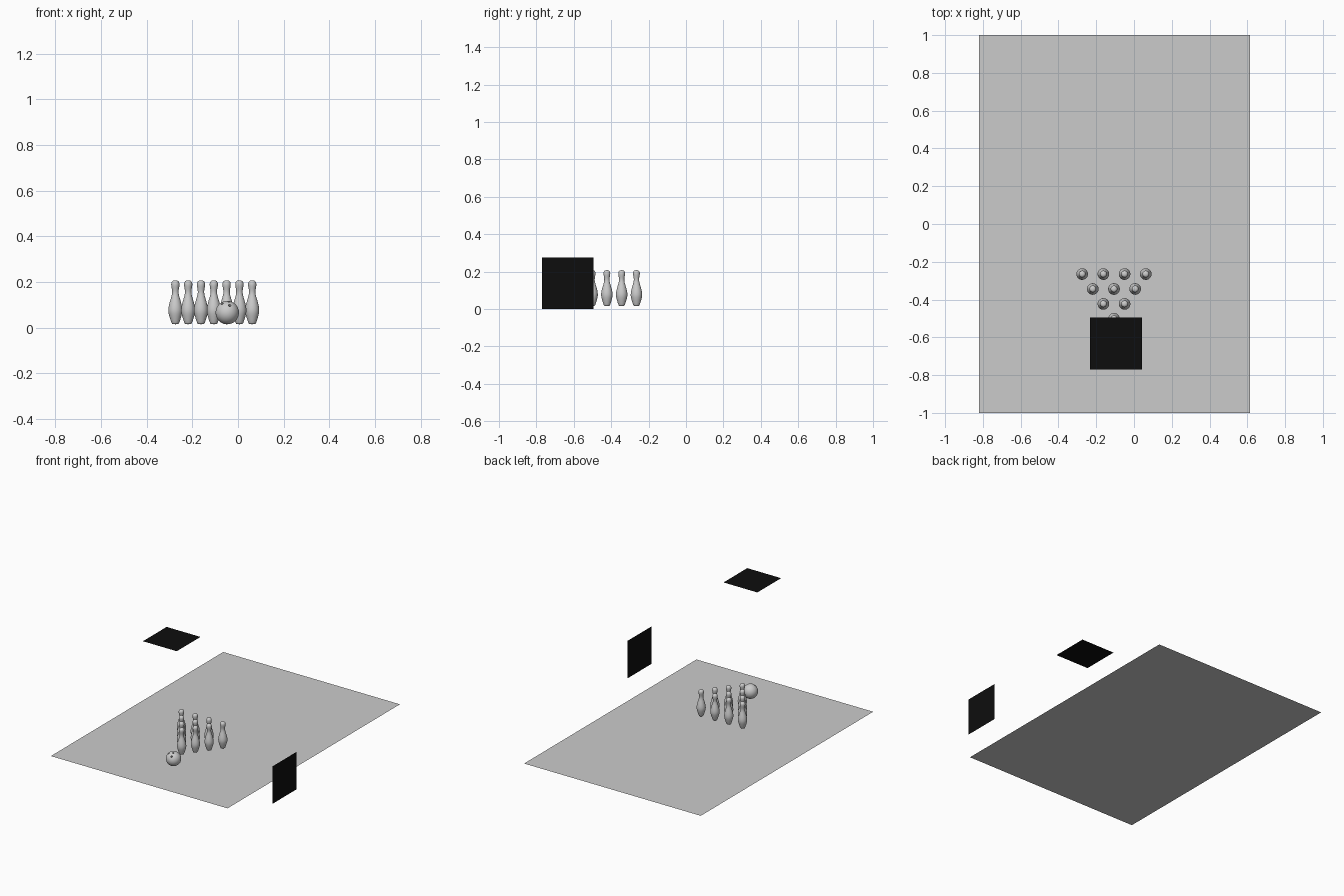
import bpy, math
from mathutils import Vector

if "Cube" in bpy.data.objects:
    bpy.data.objects.remove(bpy.data.objects["Cube"])


def plane(name, size, loc, rot=(0, 0, 0)):
    bpy.ops.mesh.primitive_plane_add(size=1, location=loc, rotation=rot)
    ob = bpy.context.object
    ob.name = name
    ob.scale = (size[0], size[1], 1)
    return ob


# Floor sheet
plane("floor", (1.435, 2.0), (-0.1025, 0, 0))

# Two dark light panels: one overhead, one at the side
black = bpy.data.materials.new("black_panel")
black.diffuse_color = (0.004, 0.004, 0.004, 1)
black.use_nodes = True
black.node_tree.nodes["Principled BSDF"].inputs["Base Color"].default_value = black.diffuse_color
for name, loc, rot in (
        ("overhead_panel", (-0.096, -0.632, 0.912), (0, 0, 0)),
        ("side_panel", (0.82, -0.632, 0.138), (0, math.pi / 2, 0))):
    plane(name, (0.275, 0.275), loc, rot).data.materials.append(black)

# Pin: lathed from (radius, height) profile points, smoothed by subdivision
PROFILE = [(0.0, 0.0), (0.013, 0.0), (0.0165, 0.004), (0.0235, 0.025),
           (0.030, 0.047), (0.0315, 0.062), (0.029, 0.082), (0.0215, 0.108),
           (0.0145, 0.130), (0.0135, 0.145), (0.0165, 0.160), (0.0188, 0.173),
           (0.0175, 0.184), (0.0115, 0.191), (0.0, 0.1925)]
SIDES = 32
verts, faces, rings = [], [], []
for r, z in PROFILE:
    n = 1 if r == 0 else SIDES
    rings.append(range(len(verts), len(verts) + n))
    for i in range(n):
        a = math.tau * i / SIDES
        verts.append((r * math.cos(a), r * math.sin(a), z))
for lo, hi in zip(rings, rings[1:]):
    for i in range(SIDES):
        j = (i + 1) % SIDES
        if len(lo) == 1:
            faces.append((lo[0], hi[j], hi[i]))
        elif len(hi) == 1:
            faces.append((lo[i], lo[j], hi[0]))
        else:
            faces.append((lo[i], lo[j], hi[j], hi[i]))
pin_mesh = bpy.data.meshes.new("pin")
pin_mesh.from_pydata(verts, [], faces)
pin_mesh.polygons.foreach_set("use_smooth", [True] * len(faces))

# Triangle of ten pins, apex toward the front
for row in range(4):
    for i in range(row + 1):
        pin = bpy.data.objects.new(f"pin_{row + 1}_{i + 1}", pin_mesh)
        pin.location = (-0.106 + (i - row / 2) * 0.1122,
                        -0.502 + row * 0.079, 0.0155)
        bpy.context.collection.objects.link(pin)
        sub = pin.modifiers.new("smooth", "SUBSURF")
        sub.levels = sub.render_levels = 1

# Ball with three drilled finger holes
R = 0.051
center = Vector((-0.047, -0.68, 0.0665))
bpy.ops.mesh.primitive_uv_sphere_add(segments=64, ring_count=32, radius=R,
                                     location=center)
ball = bpy.context.object
ball.name = "ball"
for k, d in enumerate(((-0.45, -0.45, 0.77), (0.2, -0.75, 0.62),
                       (0.15, -0.3, 0.93))):
    d = Vector(d).normalized()
    bpy.ops.mesh.primitive_cylinder_add(
        vertices=24, radius=0.006, depth=0.04, location=center + d * R,
        rotation=d.to_track_quat('Z', 'Y').to_euler())
    cutter = bpy.context.object
    cutter.name = f"hole_cutter_{k + 1}"
    cutter.hide_render = True
    cutter.display_type = 'WIRE'
    cut = ball.modifiers.new("finger_hole", "BOOLEAN")
    cut.operation, cut.object, cut.solver = 'DIFFERENCE', cutter, 'EXACT'

bpy.ops.object.select_all(action='DESELECT')
ball.select_set(True)
bpy.context.view_layer.objects.active = ball
for mod in list(ball.modifiers):
    bpy.ops.object.modifier_apply(modifier=mod.name)
for ob in [o for o in bpy.data.objects if o.name.startswith("hole_cutter")]:
    bpy.data.objects.remove(ob)
bpy.ops.object.shade_smooth_by_angle(angle=math.radians(35))
